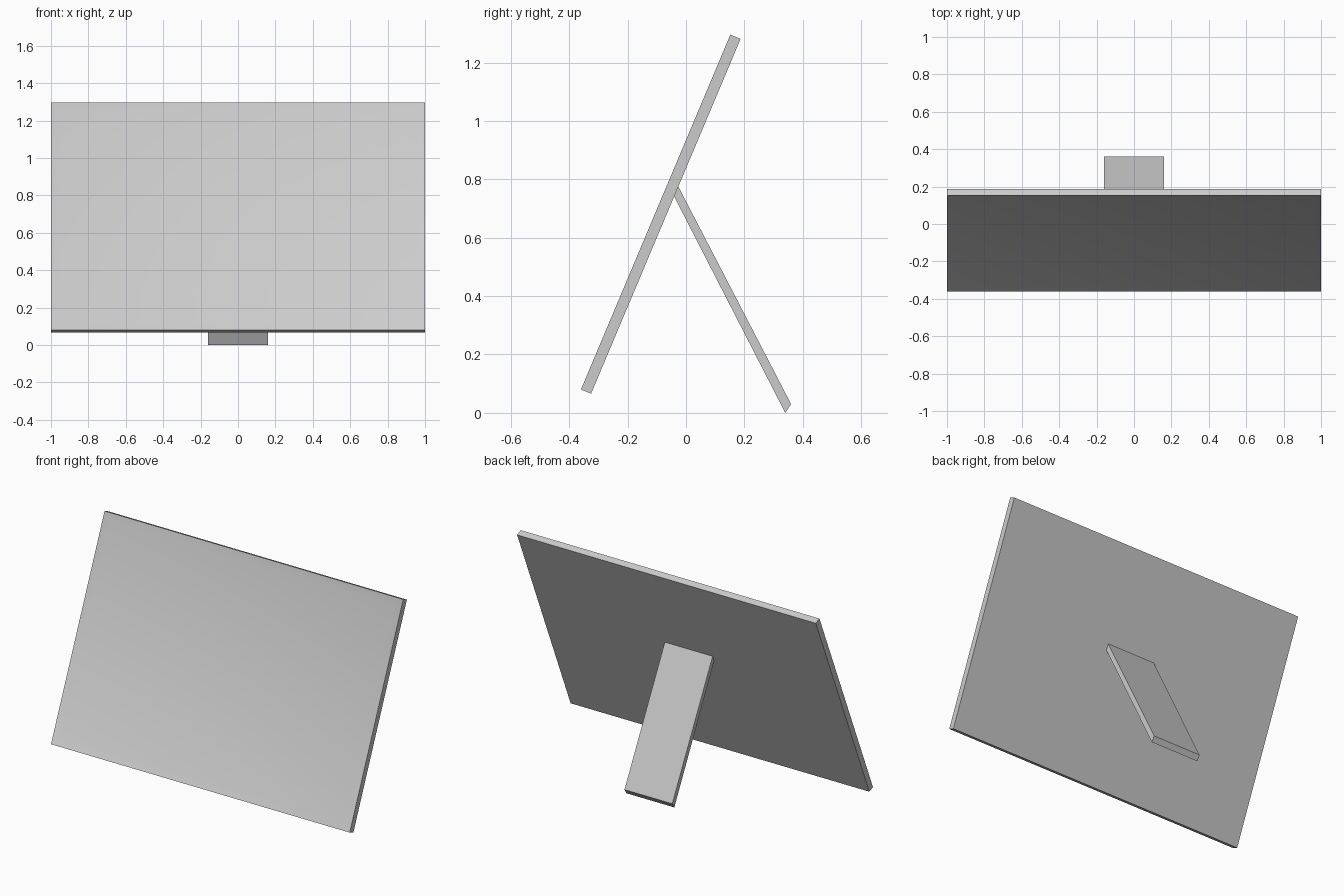
import bpy, bmesh, math

if "Cube" in bpy.data.objects:
    bpy.data.objects.remove(bpy.data.objects["Cube"])


def prism(name, profile, half_width):
    """Extrude a (y, z) side profile symmetrically along x."""
    bm = bmesh.new()
    face = bm.faces.new([bm.verts.new((-half_width, y, z)) for y, z in profile])
    ext = bmesh.ops.extrude_face_region(bm, geom=[face])
    moved = [v for v in ext["geom"] if isinstance(v, bmesh.types.BMVert)]
    bmesh.ops.translate(bm, verts=moved, vec=(2 * half_width, 0, 0))
    bmesh.ops.recalc_face_normals(bm, faces=bm.faces)
    mesh = bpy.data.meshes.new(name)
    obj = bpy.data.objects.new(name, mesh)
    bpy.context.collection.objects.link(obj)
    return obj, bm


# Leaning panel with a shallow, softly sloped recess on its front
panel, bm = prism("panel", [(-0.36, 0.08), (-0.325, 0.066),
                            (0.187, 1.281), (0.152, 1.296)], 1.0)
bm.normal_update()
front = min(bm.faces, key=lambda f: f.normal.y)
slopes = bmesh.ops.inset_region(bm, faces=[front], thickness=0.04,
                                depth=-0.012, use_even_offset=True)["faces"]
for f in slopes + [front]:
    f.smooth = True
for e in bm.edges:
    e.smooth = e.calc_face_angle(0) < math.radians(30)
bm.to_mesh(panel.data)
bm.free()

# Rear prop leg, its top meeting the back of the panel
leg, bm = prism("rear_leg", [(-0.041, 0.742), (0.34, 0.0),
                             (0.36, 0.03), (-0.026, 0.775)], 0.16)
bm.to_mesh(leg.data)
bm.free()
